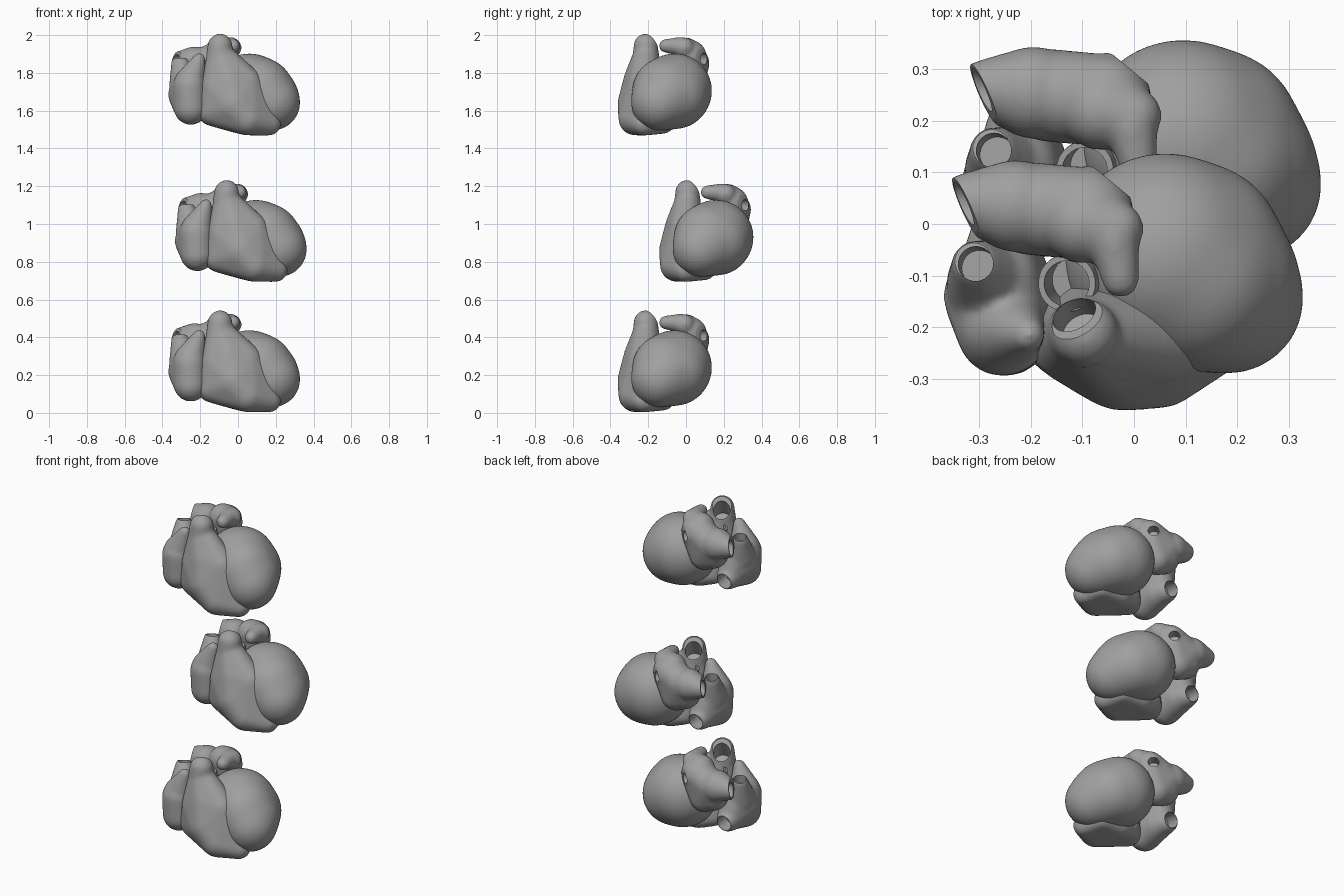
import bpy, bmesh, math
from mathutils import Vector, Matrix

OFFSETS = [(0, 0, 0), (0.035, 0.22, 0.69), (0, 0, 1.465)]   # three stacked hearts
GREY = bpy.data.materials.new("grey")
GREY.diffuse_color = (0.35, 0.35, 0.35, 1)


def new_object(name, bm):
    mesh = bpy.data.meshes.new(name)
    bm.to_mesh(mesh)
    bm.free()
    ob = bpy.data.objects.new(name, mesh)
    bpy.context.collection.objects.link(ob)
    return ob


def add_hull(bm, balls):
    """Convex skin stretched over a group of balls (x, y, z, r)."""
    tmp = bmesh.new()
    for x, y, z, r in balls:
        bmesh.ops.create_uvsphere(tmp, u_segments=32, v_segments=18, radius=r,
                                  matrix=Matrix.Translation((x, y, z)))
    pts = [v.co.copy() for v in tmp.verts]
    tmp.free()
    hull = bmesh.new()
    for p in pts:
        hull.verts.new(p)
    bmesh.ops.convex_hull(hull, input=hull.verts[:])
    bmesh.ops.delete(hull, geom=[v for v in hull.verts if not v.link_faces], context='VERTS')
    bmesh.ops.recalc_face_normals(hull, faces=hull.faces[:])
    mesh = bpy.data.meshes.new("hull")
    hull.to_mesh(mesh)
    hull.free()
    bm.from_mesh(mesh)
    bpy.data.meshes.remove(mesh)


def cutter_cylinder(name, a, b, r):
    a, b = Vector(a), Vector(b)
    rot = (b - a).to_track_quat('Z', 'Y').to_matrix().to_4x4()
    bm = bmesh.new()
    bmesh.ops.create_cone(bm, cap_ends=True, segments=32, radius1=r, radius2=r,
                          depth=(b - a).length,
                          matrix=Matrix.Translation((a + b) / 2) @ rot)
    ob = new_object(name, bm)
    ob.hide_render = True
    return ob


def organ(name, groups, cuts=(), smooth=8, voxel=0.009):
    """Merge hull groups into one soft skin, bore the vessel openings, copy to each heart."""
    bm = bmesh.new()
    for g in groups:
        add_hull(bm, g)
    ob = new_object(name, bm)
    m = ob.modifiers.new("merge", 'REMESH')
    m.mode, m.voxel_size = 'VOXEL', voxel
    m = ob.modifiers.new("soften", 'SMOOTH')
    m.factor, m.iterations = 0.5, smooth
    cutters = []
    for c in cuts:
        cutter = cutter_cylinder(name + "_cutter", *c)
        cutters.append(cutter)
        m = ob.modifiers.new("bore", 'BOOLEAN')
        m.operation, m.object, m.solver = 'DIFFERENCE', cutter, 'EXACT'
    bpy.context.view_layer.update()
    dg = bpy.context.evaluated_depsgraph_get()
    mesh = bpy.data.meshes.new_from_object(ob.evaluated_get(dg))
    for old in [ob] + cutters:
        bpy.data.objects.remove(old)
    mesh.materials.clear()
    mesh.materials.append(GREY)
    mesh.shade_smooth()
    mesh.set_sharp_from_angle(angle=math.radians(40))
    for i, off in enumerate(OFFSETS):
        part = bpy.data.objects.new(f"{name}_{i + 1}", mesh)
        part.location = off
        bpy.context.collection.objects.link(part)


# left ventricle: large tilted egg
organ("left_ventricle", [[(0.06, -0.06, 0.24, 0.200), (0.115, -0.105, 0.237, 0.182),
                          (0.115, -0.055, 0.215, 0.178), (0.155, -0.11, 0.205, 0.168),
                          (0.182, -0.143, 0.178, 0.150)]], smooth=60)

# right ventricle: wedge wrapping the front, rising to an open outlet
organ("right_ventricle", [
    [(-0.10, -0.212, 0.44, 0.064), (-0.12, -0.235, 0.26, 0.075), (0.045, -0.225, 0.28, 0.085),
     (-0.05, -0.24, 0.30, 0.09), (-0.02, -0.243, 0.17, 0.120), (0.05, -0.27, 0.092, 0.088),
     (0.165, -0.225, 0.066, 0.063), (-0.14, -0.22, 0.13, 0.075), (0.13, -0.12, 0.068, 0.055),
     (-0.08, -0.14, 0.10, 0.06), (0.0, -0.12, 0.075, 0.06)],
    [(-0.10, -0.212, 0.42, 0.07), (-0.095, -0.212, 0.478, 0.066)]],
    cuts=[((-0.095, -0.215, 0.40), (-0.135, -0.14, 0.55), 0.045),
          ((-0.113, -0.176, 0.482), (-0.163, -0.09, 0.55), 0.10)], smooth=16)

# right atrium: side pouch with upper vein, ear and lower vein
organ("right_atrium", [
    [(-0.28, -0.14, 0.22, 0.09), (-0.25, -0.205, 0.15, 0.09), (-0.255, -0.205, 0.26, 0.09),
     (-0.25, -0.10, 0.17, 0.085), (-0.265, -0.11, 0.27, 0.085), (-0.255, -0.06, 0.17, 0.072)],
    [(-0.275, -0.12, 0.26, 0.09), (-0.308, -0.078, 0.385, 0.046)],
    [(-0.255, -0.20, 0.28, 0.085), (-0.205, -0.215, 0.41, 0.032)],
    [(-0.255, -0.07, 0.17, 0.078), (-0.26, -0.03, 0.16, 0.062)]],
    cuts=[((-0.30, -0.085, 0.30), (-0.312, -0.072, 0.48), 0.034),
          ((-0.308, -0.076, 0.410), (-0.325, -0.05, 0.50), 0.055),
          ((-0.26, -0.07, 0.165), (-0.26, 0.06, 0.15), 0.044),
          ((-0.26, 0.008, 0.158), (-0.26, 0.07, 0.15), 0.09)], smooth=12)

# left atrium: chamber behind, vein stub to the left, drooping ear to the right
organ("left_atrium", [
    [(-0.20, 0.03, 0.37, 0.09), (-0.09, 0.02, 0.42, 0.09), (-0.14, 0.02, 0.29, 0.085),
     (-0.20, 0.02, 0.31, 0.08)],
    [(-0.23, 0.035, 0.385, 0.09), (-0.325, 0.045, 0.39, 0.054)],
    [(-0.10, 0.0, 0.445, 0.077), (-0.035, -0.01, 0.468, 0.054)],
    [(-0.04, -0.03, 0.475, 0.05), (-0.026, -0.108, 0.478, 0.036)],
    [(-0.10, 0.05, 0.42, 0.06), (-0.075, 0.07, 0.41, 0.045)]],
    cuts=[((-0.24, 0.04, 0.39), (-0.42, 0.04, 0.39), 0.042),
          ((-0.33, 0.04, 0.392), (-0.40, 0.01, 0.405), 0.10),
          ((-0.10, 0.05, 0.41), (-0.02, 0.14, 0.41), 0.03),
          ((-0.058, 0.094, 0.41), (-0.02, 0.14, 0.41), 0.07)], smooth=10)

# aorta: open tube between the chambers
organ("aorta", [[(-0.10, -0.10, 0.24, 0.06), (-0.13, -0.115, 0.40, 0.057)]],
      cuts=[((-0.115, -0.108, 0.28), (-0.14, -0.12, 0.48), 0.044),
            ((-0.13, -0.115, 0.405), (-0.14, -0.12, 0.50), 0.10)], smooth=3)
